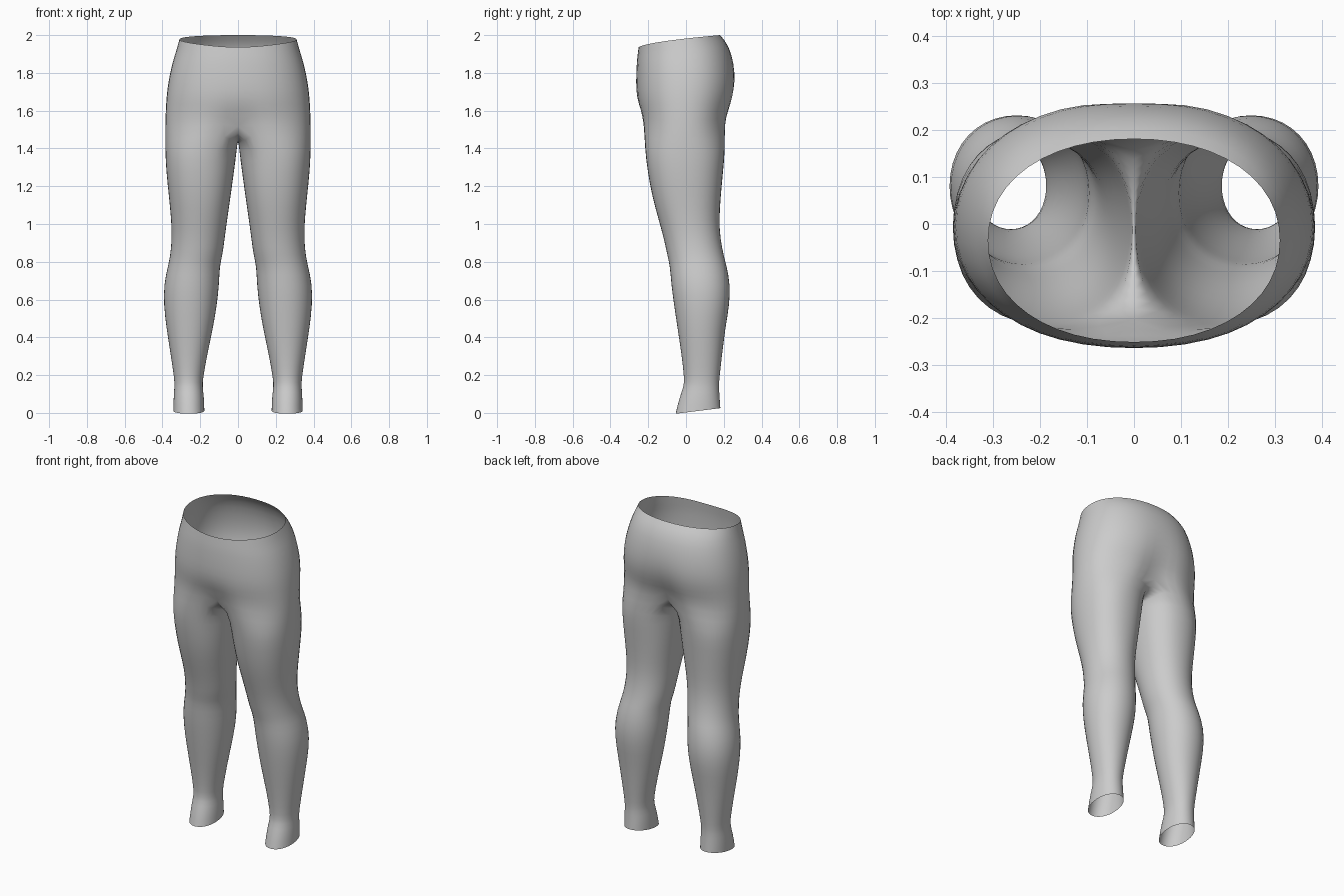
import bpy, bmesh
from math import sin, cos, radians, copysign

if "Cube" in bpy.data.objects:
    bpy.data.objects.remove(bpy.data.objects["Cube"])

N, M = 20, 12          # points round a leg, spans in a half-torso arc
FIT = 1.014            # offsets the shrinkage of subdivision


def oval(deg, x0, x1, y0, y1, power=2.0):
    """Point on a rounded oval filling the given x and y range."""
    c, s = cos(radians(deg)), sin(radians(deg))
    c = copysign(abs(c) ** (2 / power), c)
    s = copysign(abs(s) ** (2 / power), s)
    return ((x0 + x1) / 2 + FIT * c * (x1 - x0) / 2,
            (y0 + y1) / 2 + FIT * s * (y1 - y0) / 2)


# leg sections: z, inner x, outer x, front y, back y
LEG = [
    (0.01, .178, .342, -.055, .182),
    (0.08, .180, .341, -.035, .178),
    (0.14, .188, .336, -.012, .174),
    (0.18, .186, .337, -.009, .176),
    (0.30, .165, .355, -.022, .190),
    (0.45, .132, .379, -.045, .208),
    (0.57, .112, .393, -.063, .230),
    (0.68, .100, .393, -.078, .234),
    (0.78, .097, .370, -.085, .215),
    (0.83, .083, .359, -.098, .200),
    (0.92, .071, .350, -.116, .182),
    (1.02, .058, .353, -.144, .175),
    (1.15, .039, .366, -.180, .184),
    (1.28, .021, .380, -.203, .196),
    (1.39, .007, .385, -.217, .207),
]
# torso sections: z, half width, front y, back y, centre crease front, back
TORSO = [
    (1.60, .381, -.248, .236, .016, .035),
    (1.67, .377, -.262, .256, .003, .022),
    (1.75, .368, -.264, .264, 0, .008),
    (1.85, .347, -.260, .253, 0, 0),
    (1.92, .325, -.256, .225, 0, 0),
]

bm = bmesh.new()


def ring(points):
    return [bm.verts.new(p) for p in points]


def bridge(a, b, spans):
    for i in range(spans):
        j = (i + 1) % len(a)
        bm.faces.new((a[i], a[j], b[j], b[i]))


# leg tube
rings = []
for k, (z, x0, x1, y0, y1) in enumerate(LEG):
    pts = []
    for i in range(N):
        x, y = oval(252 + i * 18, x0, x1, y0, y1, 2.25 if z > 1.1 else 2.1)
        tilt = 0.015 * (y / .12 - .5) if k == 0 else 0
        pts.append((max(x, .004), y, z + tilt))
    rings.append(ring(pts))

# crotch ring: outer arc plus the seam on the centre plane
pts = []
for i in range(N):
    if i <= M:
        d = -90 + 180 * i / M
        x, y = oval(d, -.384, .384, -.235, .218, 2.3)
        z = 1.50 + .045 * abs(sin(radians(d))) ** 3
        if i in (0, M):
            x, y, z = 0, (-.196 if i == 0 else .165), 1.545
        pts.append((x, y, z))
    else:
        t = (i - M) / (N - M)
        u = 2 * t - 1
        pts.append((0, .165 - .361 * t, 1.455 + .09 * u * u))
rings.append(ring(pts))
for a, b in zip(rings, rings[1:]):
    bridge(a, b, N)

# half torso up to the slanted waist opening
last = rings[-1]
for z, w, y0, y1, cf, cb in TORSO:
    pts = []
    for i in range(M + 1):
        x, y = oval(-90 + 180 * i / M, -w, w, y0, y1, 2.25)
        if i == 0:
            x, y = 0, y + cf
        if i == M:
            x, y = 0, y - cb
        slope = .03 * y / .25 if z > 1.9 else 0
        pts.append((x, y, z + slope))
    new = ring(pts)
    bridge(last, new, M)
    last = new
pts = []
for i in range(M + 1):
    x, y = oval(-90 + 180 * i / M, -.309, .309, -.25, .18, 2.15)
    t = max(0, min(1, (y + .25) / .43))
    pts.append((0 if i in (0, M) else x, y, 1.935 + .065 * t ** .6))
bridge(last, ring(pts), M)

bmesh.ops.recalc_face_normals(bm, faces=bm.faces)
if sum(f.normal.x * (f.calc_center_median().x - .25) for f in bm.faces) < 0:
    bmesh.ops.reverse_faces(bm, faces=bm.faces)
mesh = bpy.data.meshes.new("leggings")
bm.to_mesh(mesh)
bm.free()
for p in mesh.polygons:
    p.use_smooth = True
leggings = bpy.data.objects.new("leggings", mesh)
bpy.context.collection.objects.link(leggings)

# mirror to the other leg, then smooth
mir = leggings.modifiers.new("mirror", 'MIRROR')
mir.merge_threshold = .001
sub = leggings.modifiers.new("smooth", 'SUBSURF')
sub.levels = sub.render_levels = 1
